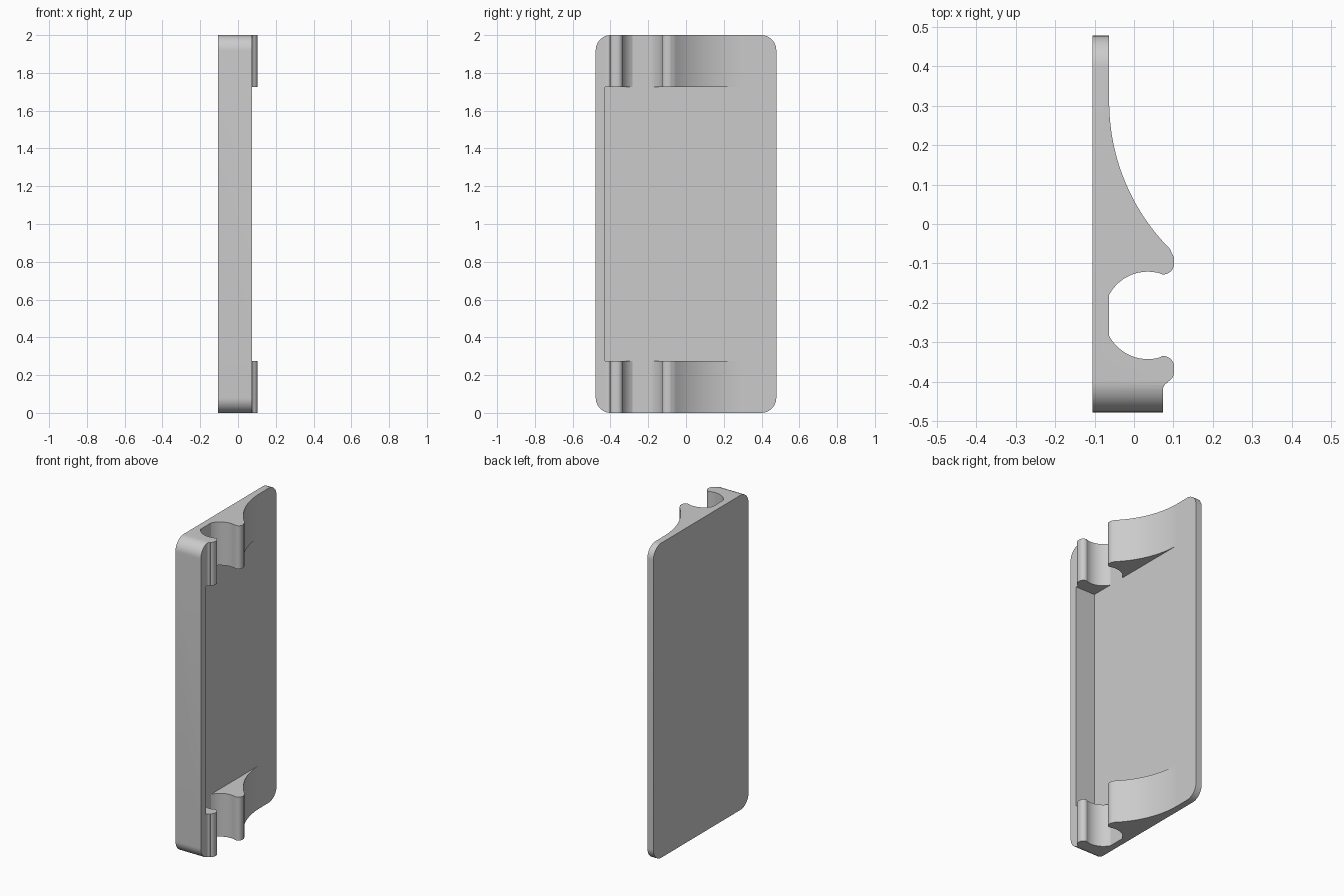
import bpy, bmesh
from math import sin, cos, radians
from mathutils import Vector

if "Cube" in bpy.data.objects:
    bpy.data.objects.remove(bpy.data.objects["Cube"], do_unlink=True)

BACK, FACE, WALL = -0.105, -0.063, 0.073   # plate back, plate face, wall top
HALF, HEIGHT, CLIP = 0.478, 2.0, 0.275     # half depth, height, clip length

grey = bpy.data.materials.new("plain grey")
grey.use_nodes = True
grey.diffuse_color = (0.6, 0.6, 0.6, 1)
grey.node_tree.nodes["Principled BSDF"].inputs["Base Color"].default_value = (0.6, 0.6, 0.6, 1)


def arc(cx, cy, r, start, end, steps):
    angles = [radians(start + (end - start) * i / steps) for i in range(steps + 1)]
    return [(cx + r * cos(a), cy + r * sin(a)) for a in angles]


def prism(name, points, offset):
    """Extrude a closed loop of points along an offset."""
    bm = bmesh.new()
    face = bm.faces.new([bm.verts.new(p) for p in points])
    ext = bmesh.ops.extrude_face_region(bm, geom=[face])
    moved = [v for v in ext["geom"] if isinstance(v, bmesh.types.BMVert)]
    bmesh.ops.translate(bm, verts=moved, vec=Vector(offset))
    bmesh.ops.recalc_face_normals(bm, faces=bm.faces)
    mesh = bpy.data.meshes.new(name)
    bm.to_mesh(mesh)
    bm.free()
    mesh.materials.append(grey)
    obj = bpy.data.objects.new(name, mesh)
    bpy.context.collection.objects.link(obj)
    return obj


def boolean(target, cutter, operation):
    bpy.context.view_layer.objects.active = target
    mod = target.modifiers.new(operation.lower(), 'BOOLEAN')
    mod.operation, mod.object, mod.solver = operation, cutter, 'EXACT'
    bpy.ops.object.modifier_apply(modifier=mod.name)
    bpy.data.objects.remove(cutter, do_unlink=True)


# Cross-section: plate, sweeping ramp, two rounded jaws around a hollow, side wall
profile = [(BACK, -HALF), (BACK, HALF), (FACE, HALF)]
profile += arc(FACE + 0.529, 0.31, 0.529, 180, 225, 28)
profile += arc(0.074, -0.092, 0.028, 40, 0, 5)
profile += arc(0.074, -0.1, 0.028, 0, -95, 10)
profile += arc(0.035, -0.232, 0.111, 75, 152, 18)
profile += arc(0.035, -0.232, 0.111, 208, 285, 18)
profile += arc(0.074, -0.363, 0.028, 95, 0, 10)
profile += arc(0.074, -0.375, 0.028, 0, -65, 7)
profile += arc(0.095, -0.422, 0.022, 115, 180, 6)
profile += [(WALL, -HALF)]
body = prism("clip_plate", [(x, y, 0) for x, y in profile], (0, 0, HEIGHT))

# Clear the middle so that clips remain only at both ends
middle = prism("middle_cutter", [(FACE, -0.428, CLIP), (0.3, -0.428, CLIP),
                                 (0.3, 0.4, CLIP), (FACE, 0.4, CLIP)],
               (0, 0, HEIGHT - 2 * CLIP))
boolean(body, middle, 'DIFFERENCE')

# Round the four corners of the outline
r = 0.08
outline = []
for i, (sy, z) in enumerate([(1, HEIGHT - r), (-1, HEIGHT - r), (-1, r), (1, r)]):
    outline += arc(sy * (HALF - r), z, r, 90 * i, 90 * i + 90, 12)
corners = prism("corner_cutter", [(-0.3, y, z) for y, z in outline], (0.6, 0, 0))
boolean(body, corners, 'INTERSECT')

bpy.ops.object.select_all(action='DESELECT')
body.select_set(True)
bpy.context.view_layer.objects.active = body
bpy.ops.object.shade_smooth_by_angle(angle=radians(30))
